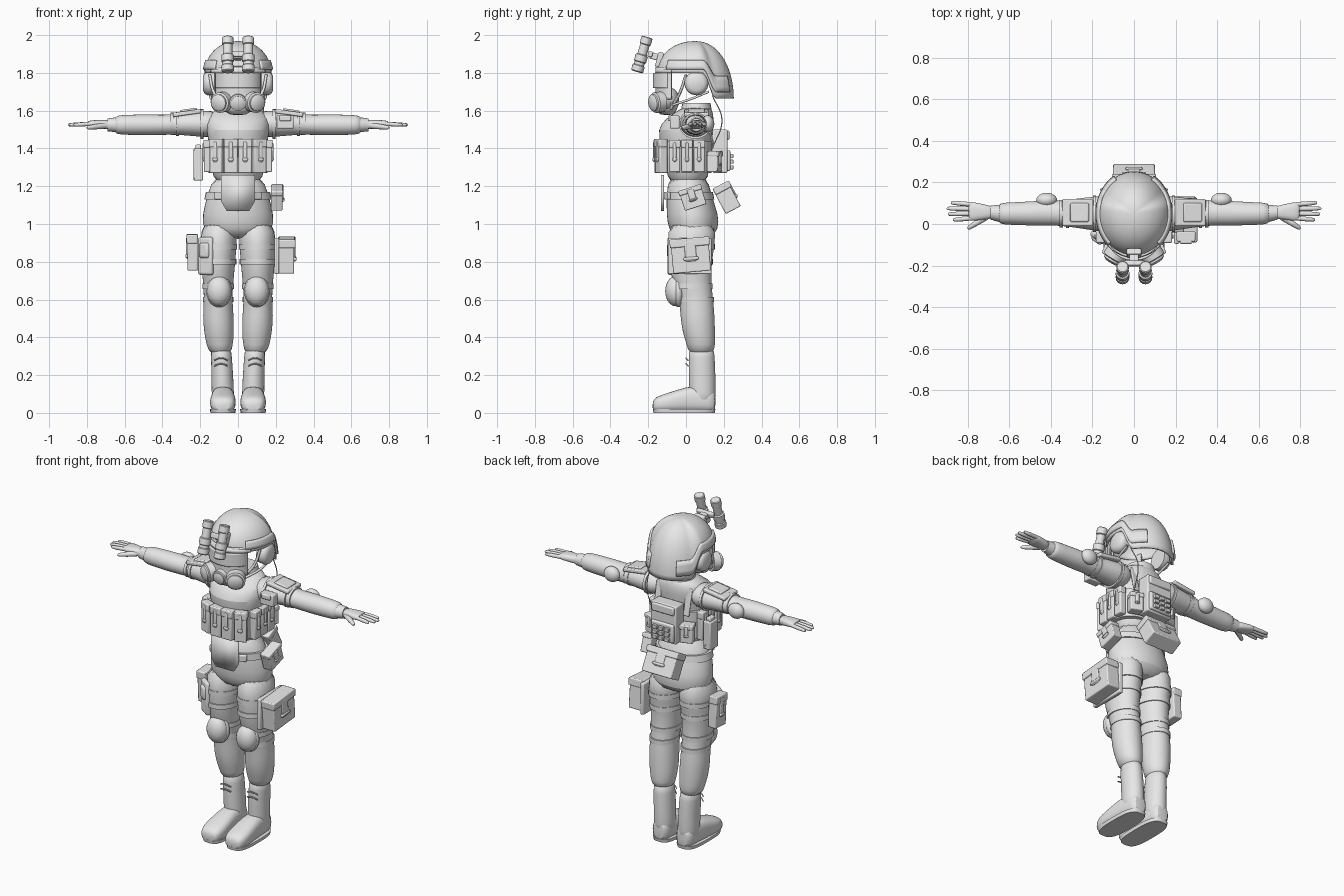
import bpy, bmesh, math
from mathutils import Vector, Matrix, Euler

old = bpy.data.objects.get("Cube")
if old:
    bpy.data.objects.remove(old)

grey = bpy.data.materials.new("plain_grey")
grey.use_nodes = True
COLOR = (0.8, 0.8, 0.8, 1)
grey.diffuse_color = COLOR
grey.node_tree.nodes["Principled BSDF"].inputs["Base Color"].default_value = COLOR
made = []
SIDES = (("left", 1), ("right", -1))


def finish(name, bm, matrix=None, subsurf=0, bevel=0, solid=0):
    """Turn a bmesh into a named object with its modifiers."""
    bmesh.ops.recalc_face_normals(bm, faces=bm.faces)
    mesh = bpy.data.meshes.new(name)
    bm.to_mesh(mesh)
    bm.free()
    mesh.materials.append(grey)
    ob = bpy.data.objects.new(name, mesh)
    bpy.context.scene.collection.objects.link(ob)
    if matrix:
        ob.matrix_world = matrix
    if solid:
        m = ob.modifiers.new("thickness", "SOLIDIFY")
        m.thickness, m.offset = solid, 0
    if bevel:
        m = ob.modifiers.new("soft_edges", "BEVEL")
        m.width, m.segments = bevel, 2
    if subsurf:
        ob.modifiers.new("smooth", "SUBSURF").levels = subsurf
    made.append(ob)
    return ob


def loft(name, axis, rings, side=1, power=1, subsurf=1, n=20, matrix=None):
    """Skin ellipses (along, centre a, centre b, radius a, radius b)."""
    bm = bmesh.new()
    loops = []
    for t, a, b, ra, rb in rings:
        loop = []
        for i in range(n):
            ang = math.tau * i / n
            c, s = math.cos(ang), math.sin(ang)
            u = a + ra * math.copysign(abs(c) ** power, c)
            v = b + rb * math.copysign(abs(s) ** power, s)
            co = {"x": (t, u, v), "y": (u, t, v), "z": (u, v, t)}[axis]
            loop.append(bm.verts.new((co[0] * side, co[1], co[2])))
        loops.append(loop)
    for lo, hi in zip(loops, loops[1:]):
        for i in range(n):
            j = (i + 1) % n
            bm.faces.new((lo[i], lo[j], hi[j], hi[i]))
    bm.faces.new(loops[0])
    bm.faces.new(loops[-1])
    return finish(name, bm, matrix, subsurf)


def lathe(name, p0, p1, profile, subsurf=0):
    """Turned part between two points; profile holds (fraction, radius)."""
    p0, p1 = Vector(p0), Vector(p1)
    d = p1 - p0
    m = Matrix.Translation(p0) @ d.to_track_quat("Z", "Y").to_matrix().to_4x4()
    rings = [(f * d.length, 0, 0, r, r) for f, r in profile]
    return loft(name, "z", rings, subsurf=subsurf, n=16, matrix=m)


def blocks(name, parts, loc=(0, 0, 0), rot=(0, 0, 0), bevel=0.006):
    """Several boxes (centre, size) in one bevelled object; rot in degrees."""
    bm = bmesh.new()
    for c, s in parts:
        m = Matrix.Translation(c) @ Matrix.Diagonal((*s, 1))
        bmesh.ops.create_cube(bm, size=1, matrix=m)
    turn = Euler([math.radians(r) for r in rot]).to_matrix().to_4x4()
    return finish(name, bm, Matrix.Translation(loc) @ turn, bevel=bevel)


def pouch(name, loc, w, d, h, rot=(0, 0, 0)):
    """Pouch facing local -y: body, lid, strap and buckle."""
    blocks(name, [((0, 0, 0), (w, d, h)),
                  ((0, -d * .05, h * .38), (w * 1.06, d * 1.06, h * .25)),
                  ((0, -d * .52, h * .12), (w * .3, .012, h * .6)),
                  ((0, -d * .55, -h * .1), (w * .4, .016, h * .1))], loc, rot)


def blob(name, loc, size, rot=(0, 0, 0)):
    bm = bmesh.new()
    bmesh.ops.create_uvsphere(bm, u_segments=24, v_segments=14, radius=1)
    turn = Euler([math.radians(r) for r in rot]).to_matrix().to_4x4()
    finish(name, bm, Matrix.Translation(loc) @ turn @ Matrix.Diagonal((*size, 1)))


def sheet(name, fn, u0, u1, v0, v1, nu=40, nv=12, solid=.012):
    """Curved shell from a surface function."""
    bm = bmesh.new()
    g = [[bm.verts.new(fn(u0 + (u1 - u0) * i / nu, v0 + (v1 - v0) * j / nv))
          for j in range(nv + 1)] for i in range(nu + 1)]
    for i in range(nu):
        for j in range(nv):
            bm.faces.new((g[i][j], g[i + 1][j], g[i + 1][j + 1], g[i][j + 1]))
    bmesh.ops.remove_doubles(bm, verts=bm.verts, dist=.0004)
    return finish(name, bm, solid=solid)


def cord(name, points, radius=.004):
    cu = bpy.data.curves.new(name, "CURVE")
    cu.dimensions, cu.bevel_depth, cu.bevel_resolution = "3D", radius, 1
    sp = cu.splines.new("BEZIER")
    sp.bezier_points.add(len(points) - 1)
    for bp, co in zip(sp.bezier_points, points):
        bp.co = co
        bp.handle_left_type = bp.handle_right_type = "AUTO"
    cu.materials.append(grey)
    bpy.context.scene.collection.objects.link(bpy.data.objects.new(name, cu))


# Torso, collar and hips
loft("torso", "z", [(1.2, 0, .01, .13, .105), (1.3, 0, .01, .14, .115), (1.42, 0, 0, .155, .135),
     (1.5, 0, -.005, .17, .15), (1.56, 0, .02, .175, .13), (1.6, 0, .05, .13, .09), (1.62, 0, .055, .085, .075)])
loft("collar", "z", [(1.58, 0, .055, .095, .085), (1.64, 0, .055, .08, .075)], subsurf=0)
loft("hips", "z", [(1.27, 0, .01, .13, .105), (1.15, 0, .015, .165, .12), (1.05, 0, .035, .192, .14),
     (.97, 0, .04, .19, .135), (.92, 0, .04, .13, .09)])
loft("belt", "z", [(1.13, 0, .02, .178, .13), (1.17, 0, .015, .17, .127)], subsurf=0, n=32)

# Legs, straps, knee pads and boots
for label, s in SIDES:
    loft(label + "_trouser_leg", "z", [(1.02, .1, .035, .095, .13), (.9, .103, .028, .098, .127),
         (.78, .105, .02, .09, .115), (.68, .105, .035, .08, .1), (.6, .105, .055, .075, .09),
         (.52, .105, .06, .083, .092), (.42, .1, .068, .08, .087), (.36, .097, .08, .07, .075),
         (.31, .093, .08, .058, .068)], s)
    for z, x, y, rx, ry in [(.88, .104, .027, .1, .126), (.8, .105, .022, .096, .12),
                            (.67, .105, .037, .084, .104), (.6, .105, .055, .08, .094)]:
        loft(label + "_leg_strap", "z", [(z - .014, x, y, rx, ry), (z + .014, x, y, rx, ry)], s, subsurf=0, n=32)
    blob(label + "_knee_pad", (.1 * s, -.055, .645), (.064, .055, .08))
    blob(label + "_knee_pad_rim", (.1 * s, -.04, .645), (.068, .035, .086))
    loft(label + "_boot_shaft", "z", [(.35, .09, .082, .054, .068), (.3, .088, .083, .056, .069),
         (.2, .083, .085, .058, .072), (.1, .08, .088, .06, .07), (.04, .08, .088, .058, .068)], s)
    loft(label + "_boot_foot", "y", [(.158, .08, .06, .04, .055), (.13, .08, .065, .054, .063), (.04, .08, .075, .06, .073),
         (-.04, .08, .063, .066, .061), (-.11, .08, .052, .071, .05), (-.16, .08, .045, .06, .04),
         (-.178, .08, .035, .04, .025)], s, power=.75)
    loft(label + "_boot_sole", "z", [(0, .08, -.01, .066, .162), (.02, .08, -.01, .069, .166)], s, power=.65, subsurf=0, n=32)
    for z in (.26, .29):
        cord(label + "_boot_lace", [((.09 + k * .035) * s, .012 - .012 * (1 - k * k), z - .012 * k * k)
                                    for k in (-1, -.5, 0, .5, 1)])

# Arms, cuffs, pads and hands
for label, s in SIDES:
    loft(label + "_sleeve", "x", [(.1, .045, 1.53, .09, .07), (.18, .05, 1.53, .085, .072), (.28, .052, 1.53, .07, .06),
         (.38, .052, 1.525, .058, .052), (.44, .052, 1.525, .062, .056), (.54, .05, 1.525, .056, .055),
         (.63, .05, 1.525, .054, .052), (.655, .05, 1.525, .045, .045)], s)
    for x, r in ((.19, .088), (.32, .07), (.35, .066)):
        loft(label + "_sleeve_band", "x", [(x - .008, .05, 1.53, r, r * .9), (x + .008, .05, 1.53, r, r * .9)], s, subsurf=0)
    loft(label + "_glove_cuff", "x", [(.64, .05, 1.525, .042, .04), (.69, .055, 1.525, .034, .034)], s, subsurf=0)
    blocks(label + "_shoulder_pad", [((0, 0, 0), (.15, .13, .022)), ((.01, 0, .012), (.09, .09, .016))],
           (.27 * s, .055, 1.588), (0, 8 * s, 0))
    blob(label + "_elbow_pad", (.42 * s, .115, 1.53), (.05, .035, .045))
    loft(label + "_palm", "x", [(.67, .055, 1.525, .03, .026), (.72, .058, 1.527, .036, .024),
         (.77, .06, 1.53, .046, .02), (.8, .06, 1.53, .045, .015)], s, power=.8)
    for i, tip in enumerate((.87, .895, .9, .88)):
        y = .028 + i * .022
        lathe(label + "_finger", (.78 * s, y, 1.53), (tip * s, y * 1.25 - .015, 1.525),
              [(0, .011), (.6, .011), (.95, .008), (1, .004)])
    lathe(label + "_thumb", (.71 * s, .035, 1.52), (.8 * s, -.022, 1.51), [(0, .016), (.5, .014), (.92, .01), (1, .004)])
blocks("left_shoulder_box", [((0, 0, 0), (.09, .05, .07)), ((0, -.02, .02), (.06, .03, .03))], (.25, -.06, 1.54))

# Chest rig with a ring of pouches
loft("chest_rig", "z", [(1.27, 0, .005, .155, .13), (1.44, 0, 0, .165, .14)], power=.8, subsurf=0, n=32)
for x in (-.038, .038):
    pouch("front_magazine_pouch", (x, -.145, 1.36), .07, .045, .18)
for label, s in SIDES:
    pouch(label + "_corner_pouch", (.112 * s, -.13, 1.36), .07, .045, .18, (0, 0, 22 * s))
    for y in (-.06, .005, .07):
        pouch(label + "_side_pouch", (.16 * s, y, 1.36), .058, .04, .17, (0, 0, 90 * s))
    blocks(label + "_rig_strap", [((0, 0, 0), (.04, .012, .16))], (.1 * s, .125, 1.5), (12, 0, 0))

# Hanging front panel with cut corners
panel = bmesh.new()
outline = [(-.09, 1.26), (.09, 1.26), (.09, 1.12), (.06, 1.07), (-.06, 1.07), (-.09, 1.12)]
panel.faces.new([panel.verts.new((x, -.125, z)) for x, z in outline])
finish("front_panel", panel, solid=.016)

# Radio, back pack and waist pouches
blocks("radio", [((0, 0, 0), (.05, .08, .17)), ((0, 0, .09), (.03, .05, .03))], (-.21, .06, 1.315))
cord("radio_antenna", [(-.21, .06, 1.4), (-.225, .09, 1.3), (-.19, .1, 1.24)])
blocks("back_pack", [((0, 0, 0), (.17, .08, .23)), ((0, .035, .085), (.15, .03, .05)), ((0, .02, -.05), (.15, .07, .11))],
       (0, .18, 1.385), bevel=.008)
blocks("back_pack_grid", [((x * .04, 0, z * .03), (.03, .025, .022)) for x in (-1, 0, 1) for z in (-1, 0, 1)],
       (0, .238, 1.33), bevel=.003)
for label, s in SIDES:
    pouch(label + "_back_pouch", (.115 * s, .15, 1.33), .075, .06, .11, (0, 0, 160 * s))
pouch("rear_waist_pouch", (0, .215, 1.14), .2, .09, .15, (-28, 0, 180))
pouch("left_waist_pouch", (.205, .035, 1.14), .12, .06, .11, (0, -18, 90))
for label, s in SIDES:
    blocks(label + "_belt_buckle", [((0, 0, 0), (.05, .02, .04))], (.1 * s, -.1, 1.15), (0, 0, 30 * s))

# Thigh gear
pouch("left_thigh_pouch", (.255, .025, .835), .2, .085, .18, (0, -5, 90))
blocks("left_thigh_plate", [((0, 0, 0), (.025, .23, .19))], (.205, .02, .83))
pouch("right_thigh_holster", (-.24, .04, .85), .1, .055, .19, (0, 3, -90))
blocks("right_thigh_plate", [((0, 0, 0), (.09, .03, .2)), ((0, -.012, .03), (.06, .03, .08))],
       (-.17, -.065, .83), (0, 0, -35), bevel=.012)


# Helmet shell, rails and mount
def dome(a, t, k=1):
    drop = min(max((-math.cos(a) - .2) / .35, 0), 1)
    rim = 1.8 - .135 * drop * drop * (3 - 2 * drop)
    r = math.sin(t * math.pi / 2) ** .93
    return (.17 * k * r * math.sin(a), .05 - .197 * k * r * math.cos(a), rim + (1.962 - rim) * math.cos(t * math.pi / 2))


sheet("helmet_shell", dome, 0, math.tau, 0, 1, nu=64, nv=16)
sheet("helmet_brim", lambda a, t: dome(a, t, 1.05), -.9, .9, .92, 1, nv=2)
for label, s in SIDES:
    sheet(label + "_helmet_rail", lambda a, t: dome(a * s, t, 1.05), .75, 2.6, .74, .93, nv=3, solid=.016)
    lathe(label + "_ear_cup", (.125 * s, .055, 1.745), (.185 * s, .055, 1.745), [(0, .06), (.6, .064), (.85, .055), (1, .04)])
    cord(label + "_chin_strap", [(.15 * s, .0, 1.79), (.13 * s, -.03, 1.7), (.07 * s, -.08, 1.61)], .008)
    cord(label + "_rear_strap", [(.15 * s, .12, 1.7), (.14 * s, .02, 1.66), (.1 * s, -.07, 1.63)], .007)
cord("headset_cable", [(.14, .14, 1.68), (.13, .19, 1.55), (.12, .14, 1.4)], .003)
blocks("helmet_mount", [((0, 0, 0), (.07, .03, .08)), ((0, -.03, .01), (.045, .05, .035)),
                        ((0, -.055, .015), (.11, .025, .03))], (0, -.14, 1.87), (-15, 0, 0))

# Night vision tubes
for label, s in SIDES:
    lathe(label + "_night_vision_tube", (.055 * s, -.205, 1.99), (.055 * s, -.26, 1.805),
          [(0, .025), (.02, .03), (.2, .03), (.22, .025), (.5, .025), (.52, .033), (.7, .033), (.72, .028),
           (.8, .028), (.82, .033), (.97, .033), (1, .026)])

# Face shell, goggles and breathing mask
sheet("face_shell", lambda a, z: (.115 * math.sin(a), -.07 - .085 * math.cos(a), z), -1.5, 1.5, 1.66, 1.83)
sheet("goggle_lens", lambda a, z: (.12 * math.sin(a), -.07 - .1 * math.cos(a), z), -1.3, 1.3, 1.72, 1.8)
loft("mask_jaw", "z", [(1.575, 0, -.1, .045, .035), (1.6, 0, -.105, .075, .055), (1.65, 0, -.1, .1, .07),
     (1.7, 0, -.1, .085, .06), (1.73, 0, -.12, .03, .04)])
ring = [(0, .04), (.3, .042), (.32, .055), (.75, .055), (.8, .045), (.9, .045), (1, .03)]
lathe("mask_valve", (0, -.13, 1.65), (0, -.195, 1.64), [(f, r * .8) for f, r in ring])
for label, s in SIDES:
    lathe(label + "_mask_filter", (.06 * s, -.1, 1.65), (.11 * s, -.185, 1.64), ring)

# Smooth shading that keeps hard edges
bpy.ops.object.select_all(action="DESELECT")
for ob in made:
    ob.select_set(True)
bpy.context.view_layer.objects.active = made[0]
bpy.ops.object.shade_smooth_by_angle(angle=math.radians(38))
